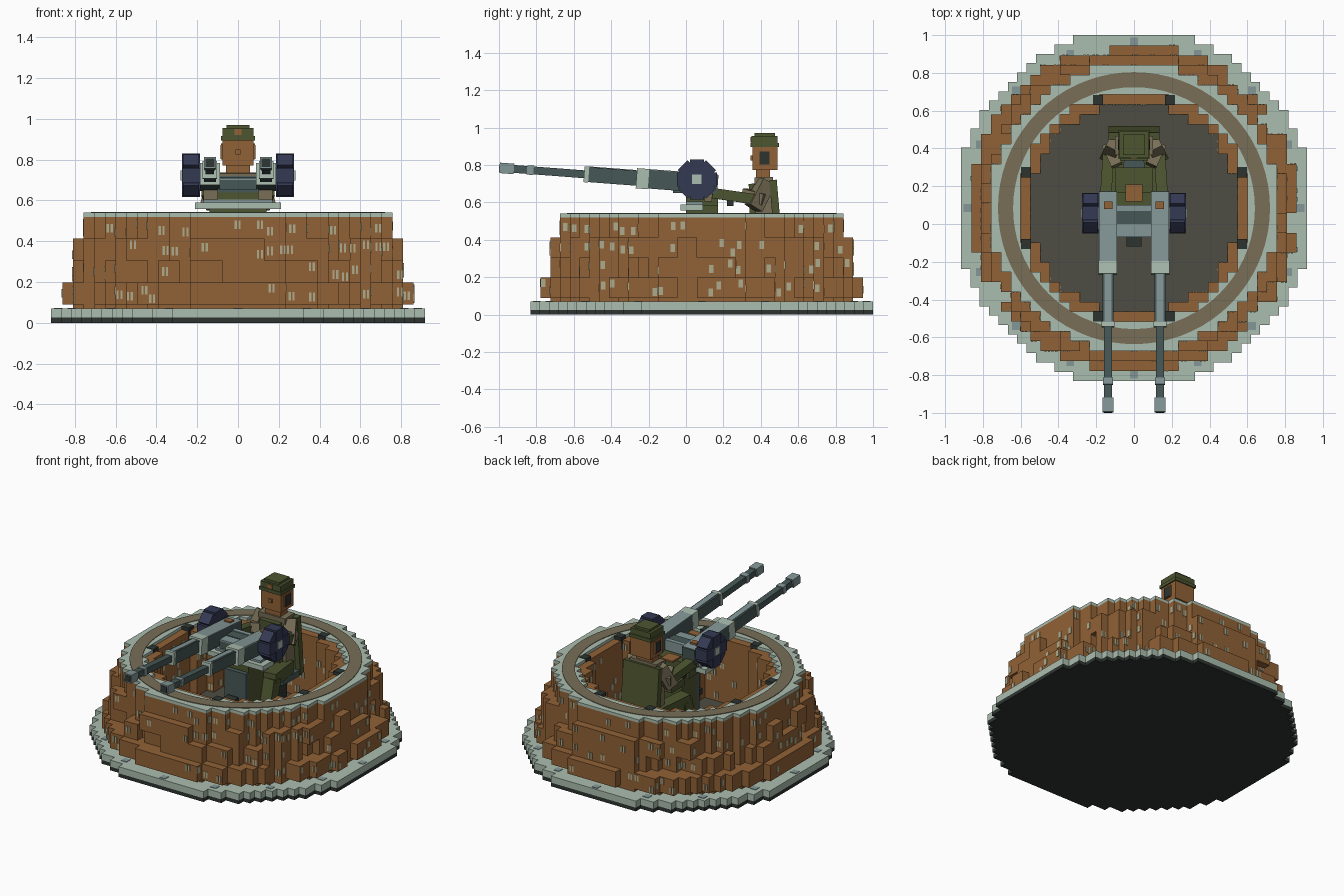
import bpy, bmesh, math, random
from mathutils import Vector, Matrix

random.seed(7)
if "Cube" in bpy.data.objects:
    bpy.data.objects.remove(bpy.data.objects["Cube"], do_unlink=True)


def material(name, hexa):
    rgb = [int(hexa[k:k + 2], 16) / 255 for k in (0, 2, 4)]
    lin = [c / 12.92 if c < 0.04 else ((c + 0.055) / 1.055) ** 2.4 for c in rgb] + [1]
    m = bpy.data.materials.new(name)
    m.use_nodes = True
    m.diffuse_color = lin
    m.node_tree.nodes["Principled BSDF"].inputs["Base Color"].default_value = lin
    return m


brick = material("brick brown", "916236")
sage = material("sage stone", "ABBDAF")
charcoal = material("charcoal", "2D3430")
tan = material("khaki tan", "786F57")
earth = material("dark earth", "4E4D43")
steel = material("pale steel", "839696")
gunmetal = material("gunmetal", "465856")
navy = material("navy", "343A54")
olive = material("olive", "4D5530")
chip = material("pale chip", "AEAC8C")

CY = 0.084  # centre of the emplacement in y


def finish(name, bm, mat):
    bmesh.ops.recalc_face_normals(bm, faces=bm.faces)
    me = bpy.data.meshes.new(name)
    bm.to_mesh(me)
    bm.free()
    me.materials.append(mat)
    ob = bpy.data.objects.new(name, me)
    bpy.context.collection.objects.link(ob)
    return ob


def box(name, mat, x, y, z):
    """Box from three (low, high) ranges."""
    bm = bmesh.new()
    lo, hi = Vector((x[0], y[0], z[0])), Vector((x[1], y[1], z[1]))
    m = Matrix.Translation((lo + hi) / 2) @ Matrix.Diagonal((*(hi - lo), 1))
    bmesh.ops.create_cube(bm, size=1, matrix=m)
    return finish(name, bm, mat)


def beam(name, mat, p, q, w, h):
    """Box of width w and height h running from p to q."""
    p, q = Vector(p), Vector(q)
    d = q - p
    m = Matrix.Translation((p + q) / 2) @ d.to_track_quat('Y', 'Z').to_matrix().to_4x4()
    bm = bmesh.new()
    bmesh.ops.create_cube(bm, size=1, matrix=m @ Matrix.Diagonal((w, d.length, h, 1)))
    return finish(name, bm, mat)


def slab(name, mat, cells, s, z0, z1):
    """Stepped slab made of square cells of side s."""
    bm = bmesh.new()
    verts = {}

    def v(i, j):
        if (i, j) not in verts:
            verts[i, j] = bm.verts.new(((i - 0.5) * s, (j - 0.5) * s + CY, z0))
        return verts[i, j]

    faces = [bm.faces.new((v(i, j), v(i + 1, j), v(i + 1, j + 1), v(i, j + 1))) for i, j in cells]
    top = bmesh.ops.extrude_face_region(bm, geom=faces, use_keep_orig=True)["geom"]
    bmesh.ops.translate(bm, vec=(0, 0, z1 - z0), verts=[g for g in top if isinstance(g, bmesh.types.BMVert)])
    return finish(name, bm, mat)


def disc(n, edge=0.7, inner=-1, jut=None):
    """Cells of a stepped disc; jut maps an angle to a change of radius."""
    out = set()
    for i in range(-n, n + 1):
        for j in range(-n, n + 1):
            r = math.hypot(i, j)
            step = jut(math.atan2(j, i)) if jut else 0
            if r <= n + edge + step and max(abs(i), abs(j)) <= n + step and r > inner:
                out.add((i, j))
    return out


# Stepped foundation with a ring of bolts
S = 0.0495
slab("foundation_underside", charcoal, disc(18, 1), S, 0, 0.025)
slab("foundation_slab", sage, disc(18, 1), S, 0.025, 0.07)
for k in range(16):
    a = math.tau * k / 16
    c, d = 0.882 * math.cos(a), 0.882 * math.sin(a) + CY
    box("foundation_bolt", steel, (c - 0.021, c + 0.021), (d - 0.021, d + 0.021), (0.069, 0.073))

# Brick wall in four courses, with bricks standing proud at random
W = 0.0522
H = 0.1075
BRICKS = 40
slab("wall_footing", brick, disc(15, inner=10.7), W, 0.07, 0.09)
chips = bmesh.new()
for c, (n, chance) in enumerate([(16, 0.65), (15, 0.7), (15, 0.6), (14, 1)]):
    z0 = 0.09 + H * c
    proud = [0 if k % 10 == 0 or random.random() < chance else -1 for k in range(BRICKS)]

    def jut(a):
        return proud[int((a / math.tau + 0.5) * BRICKS + c / 2) % BRICKS]

    cells = disc(n, inner=10.7, jut=jut)
    slab("brick_course", brick, cells, W, z0, z0 + H)
    # Pale chips on exposed brick faces: single on the sides, thin pairs on front and back
    for i, j in sorted(cells):
        for dx, dy in ((1, 0), (-1, 0), (0, 1), (0, -1)):
            if (i + dx, j + dy) in cells or random.random() > 0.27:
                continue
            t = random.uniform(-0.25, 0.25)
            z = z0 + H * random.uniform(0.25, 0.75)
            size = (0.008 if dx else 0.011, 0.008 if dy else 0.024, 0.042, 1)
            for o in ((t,) if dx else (t - 0.18, t + 0.18)):
                pos = ((i + dx * 0.5 + abs(dy) * o) * W, (j + dy * 0.5 + abs(dx) * o) * W + CY, z)
                bmesh.ops.create_cube(chips, size=1, matrix=Matrix.Translation(pos) @ Matrix.Diagonal(size))
finish("brick_chips", chips, chip)
slab("wall_cap", sage, disc(14, inner=11.7), W, 0.52, 0.54)

# Dark blocks on the inner rim
for sx in (-1, 1):
    for sy in (-1, 1):
        for u, v in ((0.19, 0.572), (0.572, 0.19)):
            x, y = sx * u, sy * v + CY
            box("rim_block", charcoal, (x - 0.027, x + 0.027), (y - 0.027, y + 0.027), (0.46, 0.543))

# Round traverse track on the cap
bm = bmesh.new()
rings = [[bm.verts.new((r * math.cos(math.tau * k / 72), r * math.sin(math.tau * k / 72) + CY, z))
          for k in range(72)] for r, z in ((0.64, 0.538), (0.64, 0.544), (0.72, 0.544), (0.72, 0.538))]
for a, b in zip(rings, rings[1:] + rings[:1]):
    for k in range(72):
        bm.faces.new((a[k], a[k - 1], b[k - 1], b[k]))
finish("traverse_track", bm, tan)
slab("pit_floor", earth, disc(11), W, 0.06, 0.085)

# Pedestal and cradle
box("pedestal_base", steel, (-0.13, 0.13), (-0.05, 0.19), (0.085, 0.17))
box("pedestal_column", olive, (-0.08, 0.08), (0, 0.16), (0.17, 0.56))
box("pedestal_shield", gunmetal, (-0.08, 0.08), (-0.03, 0), (0.17, 0.5))
box("foot_rest", charcoal, (-0.04, 0.04), (-0.12, -0.05), (0.3, 0.34))
box("turntable", olive, (-0.14, 0.14), (0, 0.17), (0.54, 0.585))
box("mount_plate", sage, (-0.21, 0.21), (-0.03, 0.09), (0.557, 0.59))
box("mount_foot", steel, (-0.17, 0.17), (0, 0.09), (0.59, 0.605))
box("mount_block", olive, (-0.1, 0.1), (0, 0.17), (0.585, 0.64))
box("mount_tail", olive, (-0.1, 0.1), (0.16, 0.3), (0.48, 0.53))
box("mount_pad", brick, (-0.045, 0.045), (0.12, 0.21), (0.64, 0.65))
box("cradle_front", gunmetal, (-0.09, 0.09), (-0.07, 0.0), (0.65, 0.7))
box("cradle_lid", steel, (-0.09, 0.09), (-0.07, 0.0), (0.7, 0.71))
box("cradle_rear", gunmetal, (-0.1, 0.1), (0, 0.07), (0.63, 0.715))
box("cradle_bar", steel, (-0.1, 0.1), (0.07, 0.1), (0.65, 0.72))


def line(x, y, up=0):
    return (x, y, 0.709 - 0.076 * y + up)


# Twin guns: name, colour, start, end, width, height, rise
gun = [("receiver", gunmetal, 0.17, -0.2, 0.095, 0.1, 0), ("receiver_top", steel, 0.17, -0.2, 0.095, 0.008, 0.05),
       ("collar", sage, -0.2, -0.265, 0.098, 0.108, 0), ("jacket", gunmetal, -0.265, -0.52, 0.058, 0.08, 0),
       ("jacket_top", steel, -0.265, -0.52, 0.036, 0.008, 0.04), ("jacket_ring", sage, -0.52, -0.545, 0.07, 0.085, 0),
       ("barrel", gunmetal, -0.545, -0.93, 0.042, 0.042, 0), ("barrel_ring", steel, -0.815, -0.85, 0.052, 0.05, 0),
       ("muzzle", steel, -0.92, -0.996, 0.058, 0.056, 0), ("bore", charcoal, -0.99, -0.999, 0.044, 0.042, 0)]
for s in (-1, 1):
    side = "left" if s > 0 else "right"

    def rng(a, b):
        return tuple(sorted((s * a, s * b)))

    for name, mat, a, b, w, h, up in gun:
        beam(f"{side}_{name}", mat, line(s * 0.138, a, up), line(s * 0.138, b, up), w, h)
    box(f"{side}_receiver_lid", brick, rng(0.115, 0.16), (0.08, 0.12), (0.75, 0.766))
    # Notched ammunition drum with a pale hub
    for dy, dz in ((0.107, 0.037), (0.037, 0.107)):
        box(f"{side}_drum", navy, rng(0.187, 0.275), (0.058 - dy, 0.058 + dy), (0.723 - dz, 0.723 + dz))
    for k in (-0.076, 0.076):
        beam(f"{side}_drum_diagonal", navy, (s * 0.23, 0.058 - 0.076, 0.723 - k),
             (s * 0.23, 0.058 + 0.076, 0.723 + k), 0.08, 0.074)
    box(f"{side}_drum_hub", sage, rng(0.27, 0.281), (0.033, 0.083), (0.698, 0.748))
    # Gunner's limbs
    beam(f"{side}_upper_arm", tan, (s * 0.1, 0.43, 0.71), (s * 0.135, 0.36, 0.57), 0.075, 0.08)
    beam(f"{side}_forearm", olive, (s * 0.135, 0.38, 0.615), (s * 0.15, 0.14, 0.65), 0.06, 0.055)
    beam(f"{side}_elbow", tan, (s * 0.14, 0.42, 0.615), (s * 0.09, 0.31, 0.645), 0.06, 0.06)
    box(f"{side}_sleeve_end", tan, rng(0.095, 0.17), (0.1, 0.14), (0.605, 0.65))
    box(f"{side}_hand", brick, rng(0.125, 0.165), (0.11, 0.15), (0.645, 0.68))
    box(f"{side}_grip", charcoal, rng(0.13, 0.16), (0.22, 0.255), (0.58, 0.64))
    beam(f"{side}_thigh", olive, (s * 0.08, 0.42, 0.39), (s * 0.12, 0.17, 0.4), 0.085, 0.085)
    beam(f"{side}_shin", olive, (s * 0.12, 0.2, 0.4), (s * 0.12, 0.14, 0.15), 0.08, 0.08)
    box(f"{side}_boot", charcoal, rng(0.08, 0.165), (0.05, 0.19), (0.085, 0.15))
    box(f"{side}_ear", brick, rng(0.075, 0.083), (0.39, 0.45), (0.8, 0.88))
    box(f"{side}_ear_pad", charcoal, rng(0.08, 0.086), (0.393, 0.447), (0.803, 0.873))

# Gunner's seat, body and head
box("seat", gunmetal, (-0.13, 0.13), (0.3, 0.5), (0.31, 0.35))
box("seat_post", charcoal, (-0.05, 0.05), (0.36, 0.46), (0.085, 0.31))
beam("seat_back", olive, (0, 0.5, 0.32), (0, 0.465, 0.72), 0.27, 0.04)
beam("torso", tan, (0, 0.43, 0.35), (0, 0.415, 0.735), 0.2, 0.1)
beam("vest", olive, (0, 0.37, 0.38), (0, 0.36, 0.7), 0.15, 0.05)
box("neck", brick, (-0.06, 0.06), (0.375, 0.45), (0.72, 0.78))
box("head", brick, (-0.075, 0.075), (0.355, 0.49), (0.772, 0.9))
box("nose", brick, (-0.012, 0.012), (0.346, 0.356), (0.825, 0.85))
box("helmet_brim", olive, (-0.083, 0.083), (0.345, 0.497), (0.895, 0.917))
box("helmet_crown", olive, (-0.076, 0.076), (0.35, 0.49), (0.917, 0.955))
box("helmet_top", olive, (-0.057, 0.057), (0.365, 0.475), (0.955, 0.97))
box("helmet_badge", brick, (-0.017, 0.017), (0.344, 0.351), (0.92, 0.95))
